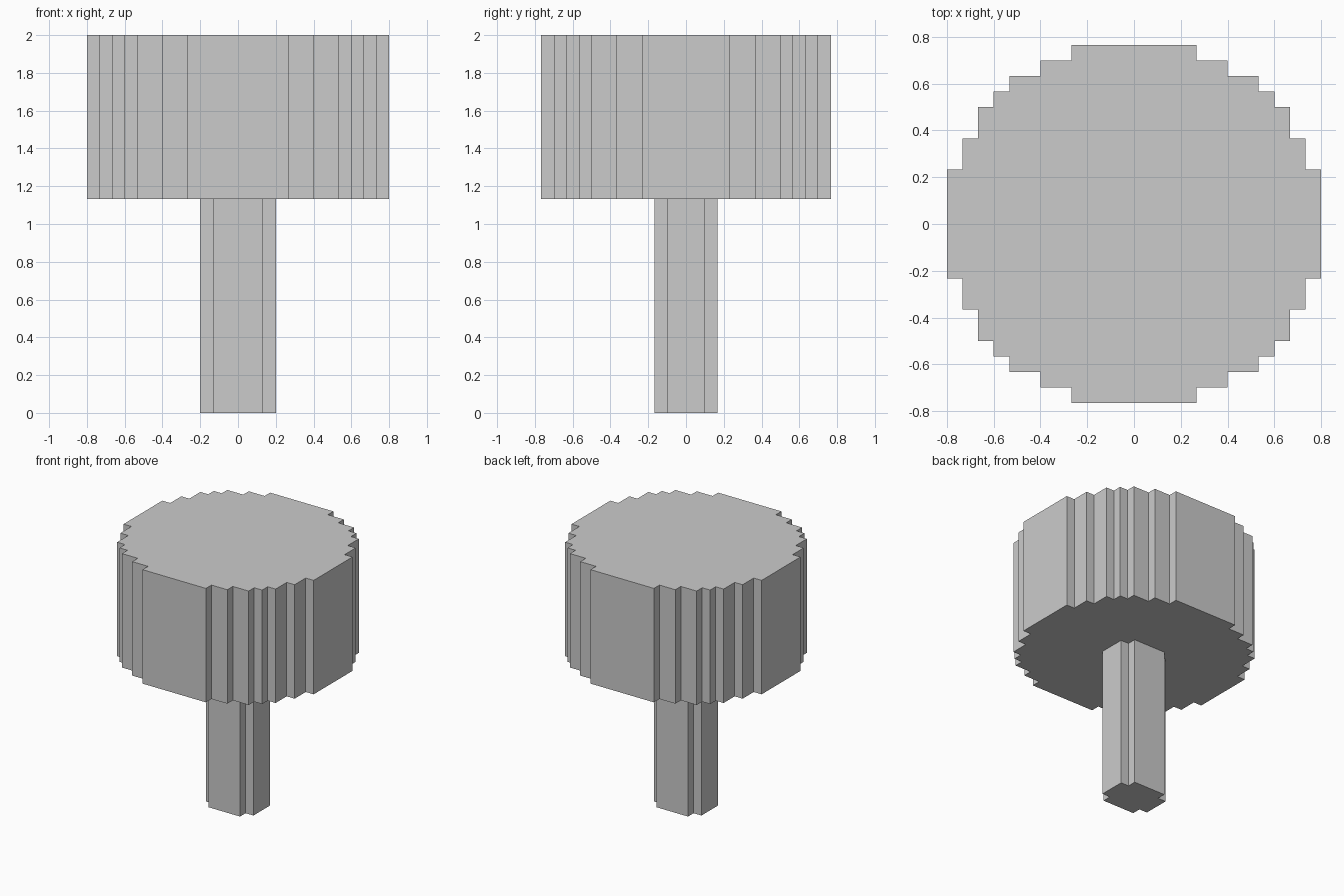
import bpy
import bmesh

if "Cube" in bpy.data.objects:
    bpy.data.objects.remove(bpy.data.objects["Cube"])

UNIT = 1 / 15  # size of one grid step


def stepped_outline(steps):
    """Closed outline from (half width x, half depth y) steps of one quarter."""
    quarter = [steps[0]]
    for (x0, _), (x1, y1) in zip(steps, steps[1:]):
        quarter += [(x0, y1), (x1, y1)]
    right = quarter + [(x, -y) for x, y in reversed(quarter)]
    return right + [(-x, y) for x, y in reversed(right)]


def stepped_prism(name, steps, z0, z1):
    """Extrude a stepped outline between two heights."""
    bm = bmesh.new()
    verts = [bm.verts.new((x * UNIT, y * UNIT, z0 * UNIT))
             for x, y in stepped_outline(steps)]
    base = bm.faces.new(verts)
    ext = bmesh.ops.extrude_face_region(bm, geom=[base], use_keep_orig=True)
    top = [g for g in ext["geom"] if isinstance(g, bmesh.types.BMVert)]
    bmesh.ops.translate(bm, verts=top, vec=(0, 0, (z1 - z0) * UNIT))
    bmesh.ops.recalc_face_normals(bm, faces=bm.faces)
    mesh = bpy.data.meshes.new(name)
    bm.to_mesh(mesh)
    bm.free()
    obj = bpy.data.objects.new(name, mesh)
    bpy.context.collection.objects.link(obj)
    return obj


# Stem: square post with notched corners
stepped_prism("stem", [(2, 2.5), (3, 1.5)], 0, 17)

# Head: wide stepped disc on top of the stem
stepped_prism("head", [(4, 11.5), (6, 10.5), (8, 9.5), (9, 8.5),
                       (10, 7.5), (11, 5.5), (12, 3.5)], 17, 30)
